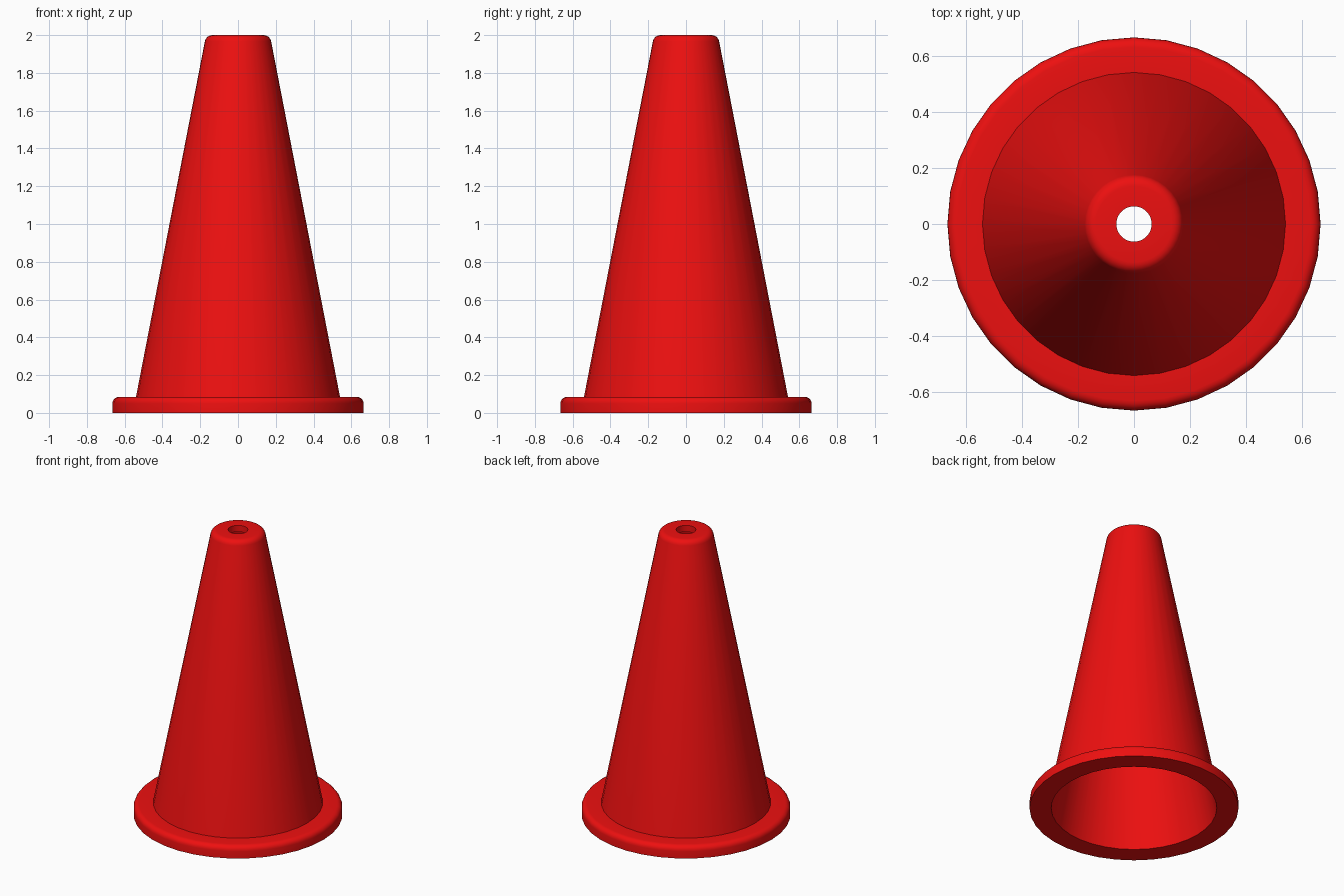
import bpy, bmesh, math

if "Cube" in bpy.data.objects:
    bpy.data.objects.remove(bpy.data.objects["Cube"])

SIDES = 36


def arc(cx, cz, radius, start, end, steps=5):
    """Points of a rounded corner, angles in degrees."""
    return [(cx + radius * math.cos(math.radians(start + (end - start) * i / steps)),
             cz + radius * math.sin(math.radians(start + (end - start) * i / steps)))
            for i in range(steps + 1)]


def lathe(name, profile, material):
    """Spin a closed (radius, height) profile around z."""
    bm = bmesh.new()
    rings = []
    for k in range(SIDES):
        a = 2 * math.pi * k / SIDES
        rings.append([bm.verts.new((r * math.cos(a), r * math.sin(a), z)) for r, z in profile])
    n = len(profile)
    for k in range(SIDES):
        a, b = rings[k], rings[(k + 1) % SIDES]
        for i in range(n):
            j = (i + 1) % n
            bm.faces.new((a[i], b[i], b[j], a[j]))
    bmesh.ops.recalc_face_normals(bm, faces=bm.faces)
    mesh = bpy.data.meshes.new(name)
    bm.to_mesh(mesh)
    bm.free()
    mesh.materials.append(material)
    obj = bpy.data.objects.new(name, mesh)
    bpy.context.collection.objects.link(obj)
    bpy.ops.object.select_all(action='DESELECT')
    obj.select_set(True)
    bpy.context.view_layer.objects.active = obj
    bpy.ops.object.shade_smooth_by_angle(angle=math.radians(35))
    return obj


red = bpy.data.materials.new("red_plastic")
red.diffuse_color = (0.85, 0.005, 0.005, 1)
red.use_nodes = True
red.node_tree.nodes["Principled BSDF"].inputs["Base Color"].default_value = red.diffuse_color

profile = []
# Round base flange with softened upper rim
profile += [(0.665, 0.0)]
profile += arc(0.63, 0.05, 0.035, 0, 90)
# Tapered outer wall and rounded top
profile += [(0.54, 0.085)]
profile += arc(0.136, 1.96, 0.04, 11, 90)
# Hole through the top
profile += [(0.063, 2.0), (0.063, 1.955)]
# Hollow inside
profile += [(0.14, 1.955), (0.527, 0.0)]

lathe("traffic_cone", profile, red)
